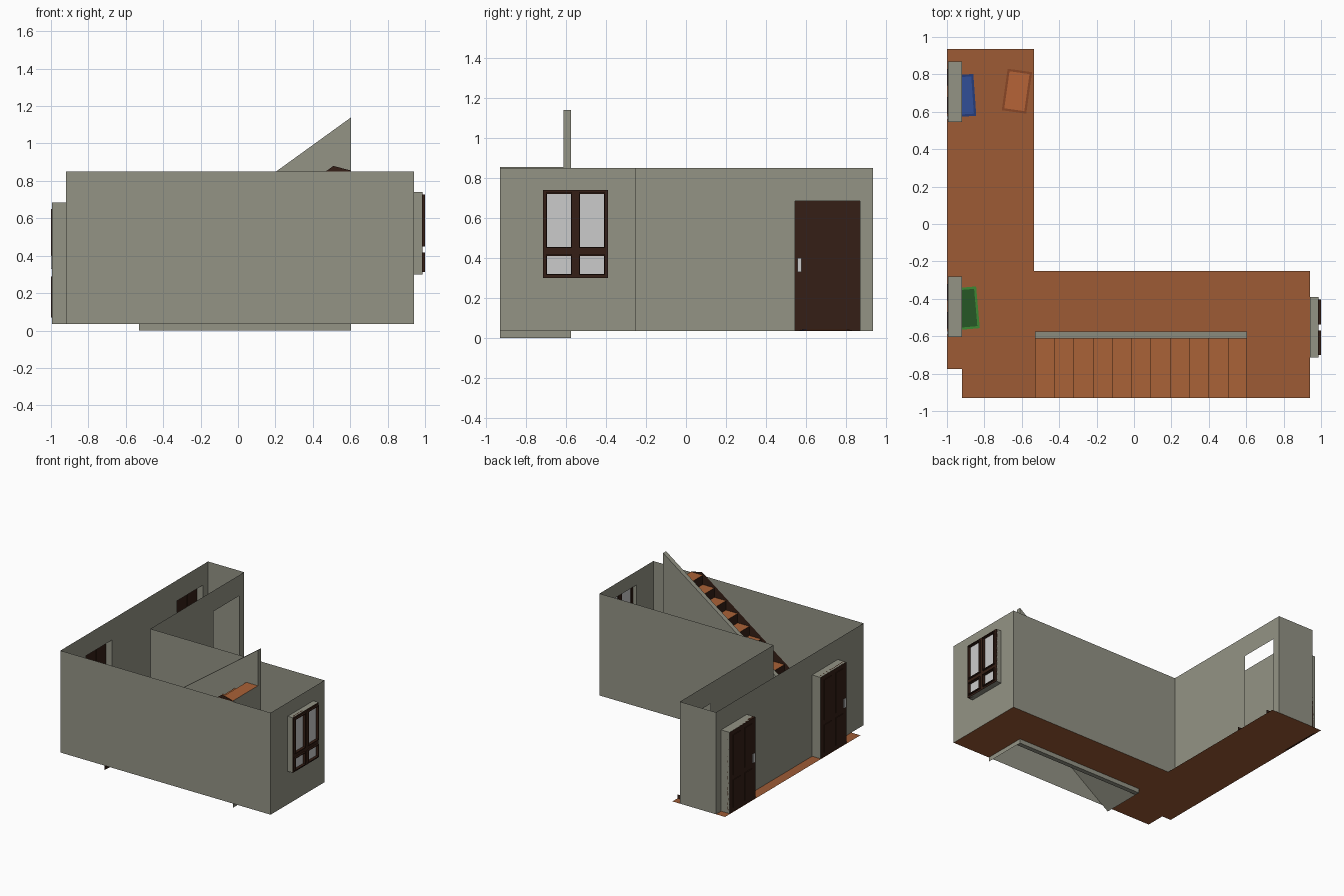
import bpy, bmesh
from math import radians
from mathutils import Matrix, Vector

if "Cube" in bpy.data.objects:
    bpy.data.objects.remove(bpy.data.objects["Cube"])


def mat(name, r, g, b):
    m = bpy.data.materials.new(name)
    m.diffuse_color = (*[(c / 255) ** 2.2 for c in (r, g, b)], 1)
    m.use_nodes = True
    m.node_tree.nodes["Principled BSDF"].inputs["Base Color"].default_value = m.diffuse_color
    return m


WALL = mat("plaster", 146, 146, 132)
FLOOR = mat("terracotta", 156, 91, 56)
DARK = mat("dark_wood", 56, 36, 28)
TREAD = mat("tread_wood", 168, 98, 58)
BLUE, BLUE2 = mat("blue", 52, 80, 150), mat("blue_edge", 42, 62, 120)
GREEN, GREEN2 = mat("green", 42, 88, 42), mat("green_edge", 62, 135, 55)
RUST, RUST2 = mat("rust", 180, 100, 58), mat("rust_edge", 135, 72, 42)

F, T = 0.035, 0.85           # floor level, wall top
DOOR_TOP = 0.685


def make(name, bm, m=None):
    bmesh.ops.remove_doubles(bm, verts=bm.verts, dist=1e-5)
    me = bpy.data.meshes.new(name)
    bm.to_mesh(me)
    bm.free()
    ob = bpy.data.objects.new(name, me)
    bpy.context.collection.objects.link(ob)
    if m:
        me.materials.append(m)
    return ob


def face(bm, pts):
    bm.faces.new([bm.verts.new(p) for p in pts])


def add_box(bm, x0, x1, y0, y1, z0, z1):
    c = Vector(((x0 + x1) / 2, (y0 + y1) / 2, (z0 + z1) / 2))
    s = Matrix.Diagonal((x1 - x0, y1 - y0, z1 - z0, 1))
    bmesh.ops.create_cube(bm, size=1, matrix=Matrix.Translation(c) @ s)


def boxes(name, items, m=None):
    bm = bmesh.new()
    for b in items:
        add_box(bm, *b)
    return make(name, bm, m)


def wall(name, a, b, holes=()):
    """Thin wall from a to b; holes are (start, end, bottom, top) along it."""
    bm = bmesh.new()
    a, b = Vector(a), Vector(b)
    length, d = (b - a).length, (b - a).normalized()

    def quad(s0, s1, z0, z1):
        if s1 - s0 > 1e-4 and z1 - z0 > 1e-4:
            p, q = a + d * s0, a + d * s1
            face(bm, [(*p, z0), (*q, z0), (*q, z1), (*p, z1)])
    at = 0
    for s0, s1, z0, z1 in sorted(holes):
        quad(at, s0, F, T)
        quad(s0, s1, F, z0)
        quad(s0, s1, z1, T)
        at = s1
    quad(at, length, F, T)
    return make(name, bm, WALL)


# Walls around the L-shaped room
Y0, Y1 = -0.93, 0.935
doors = [(-0.605, -0.28), (0.545, 0.87)]
wall("front_wall", (-0.92, Y0), (0.94, Y0))
wall("right_wall", (0.94, Y0), (0.94, -0.25), [(Y0 * -1 - 0.715, Y0 * -1 - 0.39, 0.30, 0.74)])
wall("inner_back_wall", (0.94, -0.25), (-0.6, -0.25))
wall("inner_right_wall", (-0.6, -0.25), (-0.6, Y1), [(0.795, 1.12, F, DOOR_TOP)])
wall("back_wall", (-0.6, Y1), (-0.92, Y1))
wall("left_wall", (-0.92, Y0), (-0.92, Y1), [(a - Y0, b - Y0, F, DOOR_TOP) for a, b in doors])

# Floor, left open beneath the stairs
SX0, SX1, SY = -0.53, 0.605, -0.575
bm = bmesh.new()
for x0, x1, y0, y1 in [(-1, -0.92, -0.775, Y1), (-0.92, -0.535, -0.25, Y1), (-0.92, SX0, Y0, -0.25),
                       (SX0, SX1, SY, -0.25), (SX1, 0.94, Y0, -0.25)]:
    face(bm, [(x0, y0, F), (x1, y0, F), (x1, y1, F), (x0, y1, F)])
make("floor", bm, FLOOR)

# Low skirting stubs at the open doorway
bm = bmesh.new()
for y in doors[1]:
    face(bm, [(-0.6, y, F), (-0.535, y, F), (-0.535, y, F + 0.03), (-0.6, y, F + 0.03)])
make("doorway_skirting", bm, DARK)

# Doors set in projecting recesses
for i, (a, b) in enumerate(doors):
    bm = bmesh.new()
    for y in (a, b):
        face(bm, [(-0.995, y, F), (-0.92, y, F), (-0.92, y, DOOR_TOP), (-0.995, y, DOOR_TOP)])
    face(bm, [(-0.995, a, DOOR_TOP), (-0.92, a, DOOR_TOP), (-0.92, b, DOOR_TOP), (-0.995, b, DOOR_TOP)])
    make(f"door_recess_{i}", bm, WALL)
    parts = [(-0.995, -0.97, a, b, F, DOOR_TOP)]
    for y0 in (a + 0.045, a + 0.195):
        for z0, z1 in ((0.07, 0.29), (0.33, 0.65)):
            parts.append((-1, -0.965, y0, y0 + 0.09, z0, z1))
    boxes(f"door_{i}", parts, DARK)
    boxes(f"door_handles_{i}", [(-0.97, -0.95, a + 0.013, a + 0.033, 0.33, 0.40),
                                (-1, -0.99, a + 0.013, a + 0.033, 0.33, 0.40)])

# Window box, frame, pane mouldings and glass
A, B, Z0, Z1 = -0.715, -0.39, 0.30, 0.74
bm = bmesh.new()
ring = [(A, Z0), (B, Z0), (B, Z1), (A, Z1)]
for (y0, z0), (y1, z1) in zip(ring, ring[1:] + ring[:1]):
    face(bm, [(0.94, y0, z0), (0.985, y0, z0), (0.985, y1, z1), (0.94, y1, z1)])
make("window_recess", bm, WALL)
ys, zs = [(-0.695, -0.575), (-0.53, -0.41)], [(0.32, 0.41), (0.455, 0.72)]
X = (0.968, 0.987)
bars = [(*X, y0, y1, Z0, Z1) for y0, y1 in ((A, -0.695), (-0.575, -0.53), (-0.41, B))]
bars += [(*X, y0, y1, z0, z1) for y0, y1 in ys for z0, z1 in ((Z0, 0.32), (0.41, 0.455), (0.72, Z1))]
w, X = 0.006, (0.985, 1.0)
for y0, y1 in ys:
    for z0, z1 in zs:
        bars += [(*X, y0 - w, y0, z0 - w, z1 + w), (*X, y1, y1 + w, z0 - w, z1 + w),
                 (*X, y0, y1, z0 - w, z0), (*X, y0, y1, z1, z1 + w)]
boxes("window_frame", bars, DARK)
bm = bmesh.new()
for y0, y1 in ys:
    for z0, z1 in zs:
        face(bm, [(0.978, y0, z0), (0.978, y1, z0), (0.978, y1, z1), (0.978, y0, z1)])
make("window_glass", bm)

# Stairs: eleven treads and risers
N = 11
run, rise = (SX1 - SX0) / N, (0.855 - F) / N
treads, risers = bmesh.new(), bmesh.new()
R = -0.612
for i in range(N):
    x, z = SX0 + i * run, F + i * rise
    zb = 0 if i == 0 else z
    face(risers, [(x, Y0, zb), (x, R, zb), (x, R, z + rise), (x, Y0, z + rise)])
    z += rise
    face(treads, [(x, Y0, z), (x + run, Y0, z), (x + run, R, z), (x, R, z)])
make("stair_treads", treads, TREAD)
make("stair_risers", risers, DARK)

# Dark stringer along the front wall
bm = bmesh.new()
e = Y0 + 0.002
face(bm, [(SX0, e, F), (SX0, e, 0.13), (0.51, e, 0.88), (SX1, e, 0.855), (SX1, e, 0.80)])
make("stair_stringer", bm, DARK)

# Sloping underside and closed end
bm = bmesh.new()
face(bm, [(SX0, Y0, 0), (SX0, R, 0), (SX1, R, 0.80), (SX1, Y0, 0.80)])
face(bm, [(SX1, Y0, 0), (SX1, R, 0), (SX1, R, 0.855), (SX1, Y0, 0.855)])
make("stair_underside", bm, WALL)

# Solid sloped balustrade panel
bm = bmesh.new()
face(bm, [(SX0, R, 0), (SX1, R, 0), (SX1, R, 1.14), (SX0, R, 0.32)])
ext = bmesh.ops.extrude_face_region(bm, geom=bm.faces[:])
bmesh.ops.translate(bm, vec=(0, SY - R, 0), verts=[v for v in ext["geom"] if isinstance(v, bmesh.types.BMVert)])
face(bm, [(SX0, R, 0), (SX1, R, 0), (SX1, R, 1.14), (SX0, R, 0.32)]) if len(bm.faces) < 6 else None
bmesh.ops.recalc_face_normals(bm, faces=bm.faces[:])
make("balustrade", bm, WALL)

# Door mats: border slab with a raised centre
for name, x, y, ang, m, edge in [("blue_mat", -0.917, 0.686, 4, BLUE, BLUE2),
                                 ("green_mat", -0.90, -0.451, 5, GREEN, GREEN2),
                                 ("rust_mat", -0.626, 0.71, -8, RUST, RUST2)]:
    for part, k, h, mm in (("border", 0, 0.005, edge), ("centre", 0.012, 0.007, m)):
        ob = boxes(f"{name}_{part}", [(-0.066 + k, 0.066 - k, -0.112 + k, 0.112 - k, 0.001, h)], mm)
        ob.location = (x, y, F)
        ob.rotation_euler.z = radians(ang)
